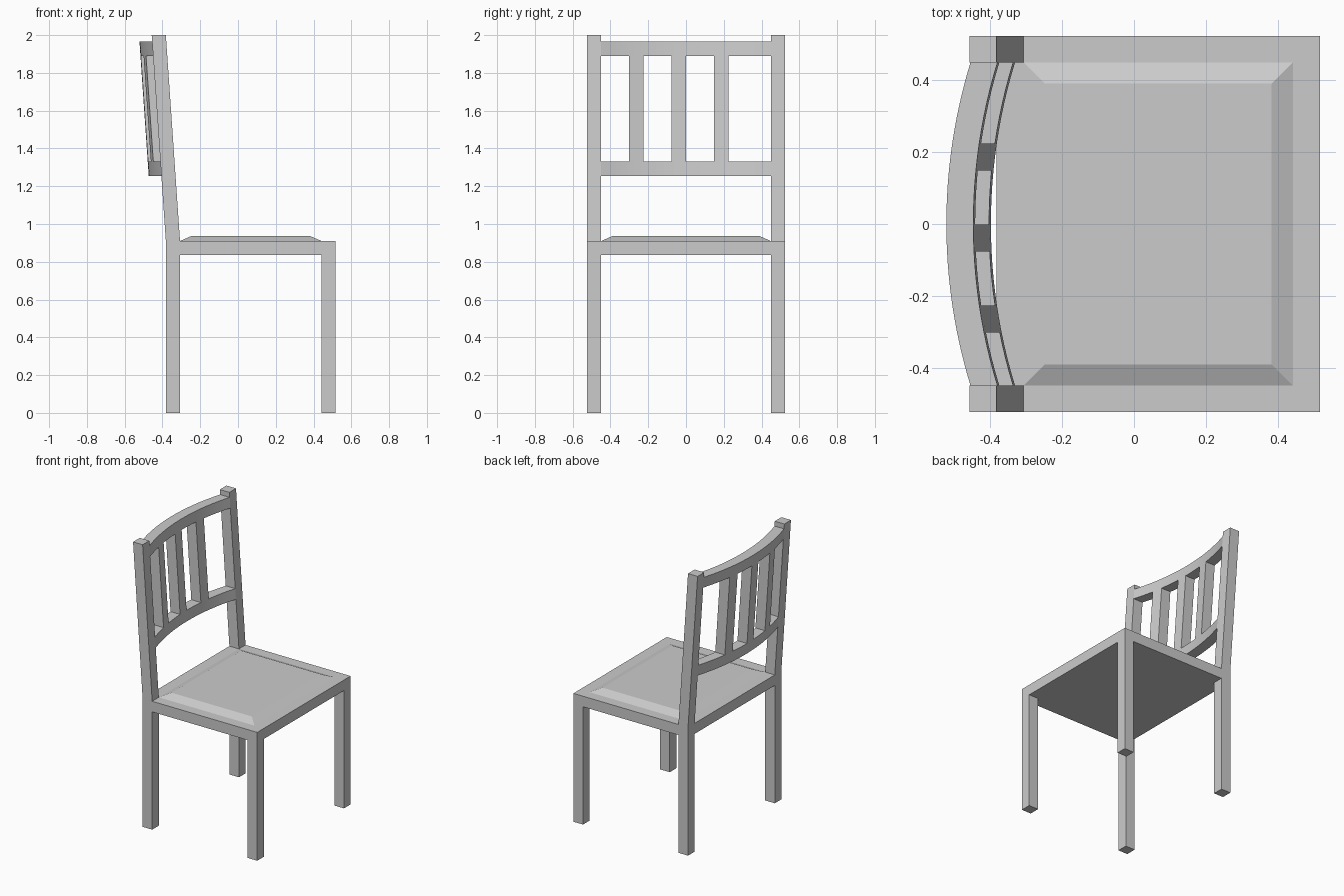
import bpy, bmesh, math

if "Cube" in bpy.data.objects:
    bpy.data.objects.remove(bpy.data.objects["Cube"])

LEAN = 0.075 / 1.09   # backward slope of the back above the seat
SEAT_Z = 0.91
BACK, BACK_IN = -0.382, -0.307   # back post depth range
FRONT, FRONT_IN = 0.517, 0.442
SIDE, SIDE_IN = 0.523, 0.449


def finish(name, bm):
    bmesh.ops.recalc_face_normals(bm, faces=bm.faces)
    me = bpy.data.meshes.new(name)
    bm.to_mesh(me)
    bm.free()
    ob = bpy.data.objects.new(name, me)
    bpy.context.collection.objects.link(ob)
    return ob


def loft(name, rings):
    """Closed solid through a list of equal-length vertex rings."""
    bm = bmesh.new()
    rows = [[bm.verts.new(p) for p in r] for r in rings]
    n = len(rows[0])
    for a, b in zip(rows, rows[1:]):
        for i in range(n):
            j = (i + 1) % n
            bm.faces.new((a[i], a[j], b[j], b[i]))
    bm.faces.new(rows[0])
    bm.faces.new(rows[-1])
    return finish(name, bm)


def rect(x0, x1, y0, y1, z):
    return [(x0, y0, z), (x1, y0, z), (x1, y1, z), (x0, y1, z)]


def lean(z):
    return -LEAN * max(0, z - SEAT_Z)


BOW = 0.067
RADIUS = (SIDE_IN ** 2 + BOW ** 2) / (2 * BOW)


def bow(y):
    return -(math.sqrt(RADIUS ** 2 - y * y) - (RADIUS - BOW))


def curved_bar(name, y0, y1, z0, z1, steps):
    """Piece of the bowed, leaning back panel."""
    rings = []
    for i in range(steps + 1):
        y = y0 + (y1 - y0) * i / steps
        b = bow(y)
        rings.append([(BACK + b + lean(z0), y, z0), (BACK_IN + b + lean(z0), y, z0),
                      (BACK_IN + b + lean(z1), y, z1), (BACK + b + lean(z1), y, z1)])
    ob = loft(name, rings)
    bpy.context.view_layer.objects.active = ob
    bpy.ops.object.select_all(action='DESELECT')
    ob.select_set(True)
    bpy.ops.object.shade_smooth_by_angle(angle=math.radians(30))
    return ob


# legs and back posts
for s, side in ((-1, "left"), (1, "right")):
    y0, y1 = sorted((s * SIDE_IN, s * SIDE))
    loft(f"{side}_front_leg", [rect(FRONT_IN, FRONT, y0, y1, z) for z in (0, 0.835)])
    loft(f"{side}_back_post", [rect(BACK + lean(z), BACK_IN + lean(z), y0, y1, z)
                               for z in (0, SEAT_Z, 2)])

# seat slab, notched around the back posts
outline = [(FRONT, -SIDE), (FRONT, SIDE), (BACK_IN, SIDE), (BACK_IN, SIDE_IN),
           (BACK, SIDE_IN), (BACK, -SIDE_IN), (BACK_IN, -SIDE_IN), (BACK_IN, -SIDE)]
loft("seat_frame", [[(x, y, z) for x, y in outline] for z in (0.835, SEAT_Z)])

# bevelled cushion
loft("seat_cushion", [rect(BACK_IN, FRONT_IN, -SIDE_IN, SIDE_IN, SEAT_Z),
                      rect(-0.248, 0.382, -0.39, 0.39, 0.936)])

# bowed rails and slats
curved_bar("lower_back_rail", -SIDE_IN, SIDE_IN, 1.255, 1.33, 24)
curved_bar("upper_back_rail", -SIDE_IN, SIDE_IN, 1.89, 1.965, 24)
for i, y in enumerate((-0.301, -0.076, 0.149)):
    curved_bar(f"back_slat_{i + 1}", y, y + 0.075, 1.33, 1.89, 2)
